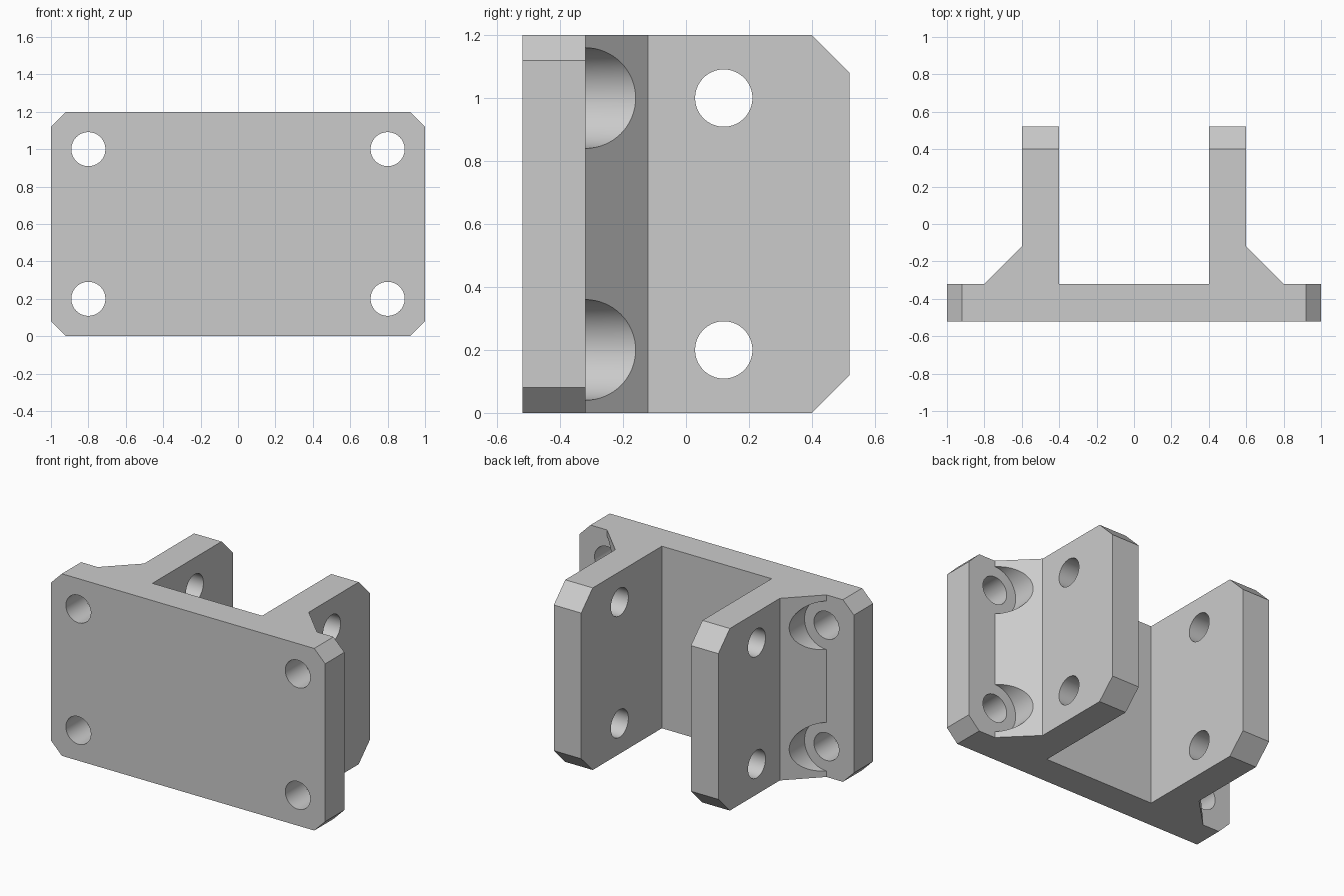
import bpy, bmesh
from math import radians
from mathutils import Matrix, Vector

if "Cube" in bpy.data.objects:
    bpy.data.objects.remove(bpy.data.objects["Cube"], do_unlink=True)

HEIGHT = 1.2

grey = bpy.data.materials.new("plain grey")
grey.use_nodes = True
colour = (0.6, 0.6, 0.6, 1)
grey.diffuse_color = colour
grey.node_tree.nodes["Principled BSDF"].inputs["Base Color"].default_value = colour


def finish(name, bm):
    bmesh.ops.recalc_face_normals(bm, faces=bm.faces)
    mesh = bpy.data.meshes.new(name)
    bm.to_mesh(mesh)
    bm.free()
    mesh.materials.append(grey)
    obj = bpy.data.objects.new(name, mesh)
    bpy.context.collection.objects.link(obj)
    return obj


def add_cylinder(bm, radius, start, end):
    start, end = Vector(start), Vector(end)
    axis = end - start
    turn = axis.to_track_quat("Z", "Y").to_matrix().to_4x4()
    bmesh.ops.create_cone(bm, cap_ends=True, segments=64, radius1=radius,
                          radius2=radius, depth=axis.length,
                          matrix=Matrix.Translation((start + end) / 2) @ turn)


def chamfer(bm, test, size):
    edges = [e for e in bm.edges if all(test(v.co) for v in e.verts)
             and abs(e.verts[0].co.z - e.verts[1].co.z) < 0.01]
    bmesh.ops.bevel(bm, geom=edges, offset=size, segments=1,
                    affect="EDGES", profile=0.5)


# Bracket body: half outline of plate, gusset and arm, mirrored and extruded
half = [(1, -0.52), (1, -0.32), (0.8, -0.32), (0.6, -0.12),
        (0.6, 0.52), (0.4, 0.52), (0.4, -0.32)]
outline = half + [(-x, y) for x, y in reversed(half)]
bm = bmesh.new()
base = bm.faces.new([bm.verts.new((x, y, 0)) for x, y in outline])
top = bmesh.ops.extrude_face_region(bm, geom=[base])["geom"]
bmesh.ops.translate(bm, vec=(0, 0, HEIGHT),
                    verts=[g for g in top if isinstance(g, bmesh.types.BMVert)])
# Chamfered plate corners, then arm tips
chamfer(bm, lambda p: p.x > 0.99, 0.08)
chamfer(bm, lambda p: p.x < -0.99, 0.08)
chamfer(bm, lambda p: p.y > 0.51, 0.12)
bracket = finish("bracket", bm)

# Cutters: counterbores, plate screw holes, pin holes through both arms
bores, holes = bmesh.new(), bmesh.new()
for z in (0.2, 1.0):
    for x in (-0.8, 0.8):
        add_cylinder(bores, 0.16, (x, -0.32, z), (x, 0.1, z))
        add_cylinder(holes, 0.091, (x, -0.7, z), (x, 0, z))
    add_cylinder(holes, 0.091, (-0.7, 0.12, z), (0.7, 0.12, z))

bpy.context.view_layer.objects.active = bracket
bracket.select_set(True)
for name, bm in (("counterbore_cutter", bores), ("hole_cutter", holes)):
    cutter = finish(name, bm)
    cutter.hide_render = True
    cut = bracket.modifiers.new(name, "BOOLEAN")
    cut.operation, cut.solver, cut.object = "DIFFERENCE", "EXACT", cutter
    bpy.ops.object.modifier_apply(modifier=cut.name)
    bpy.data.objects.remove(cutter, do_unlink=True)

bpy.ops.object.shade_smooth_by_angle(angle=radians(30))
